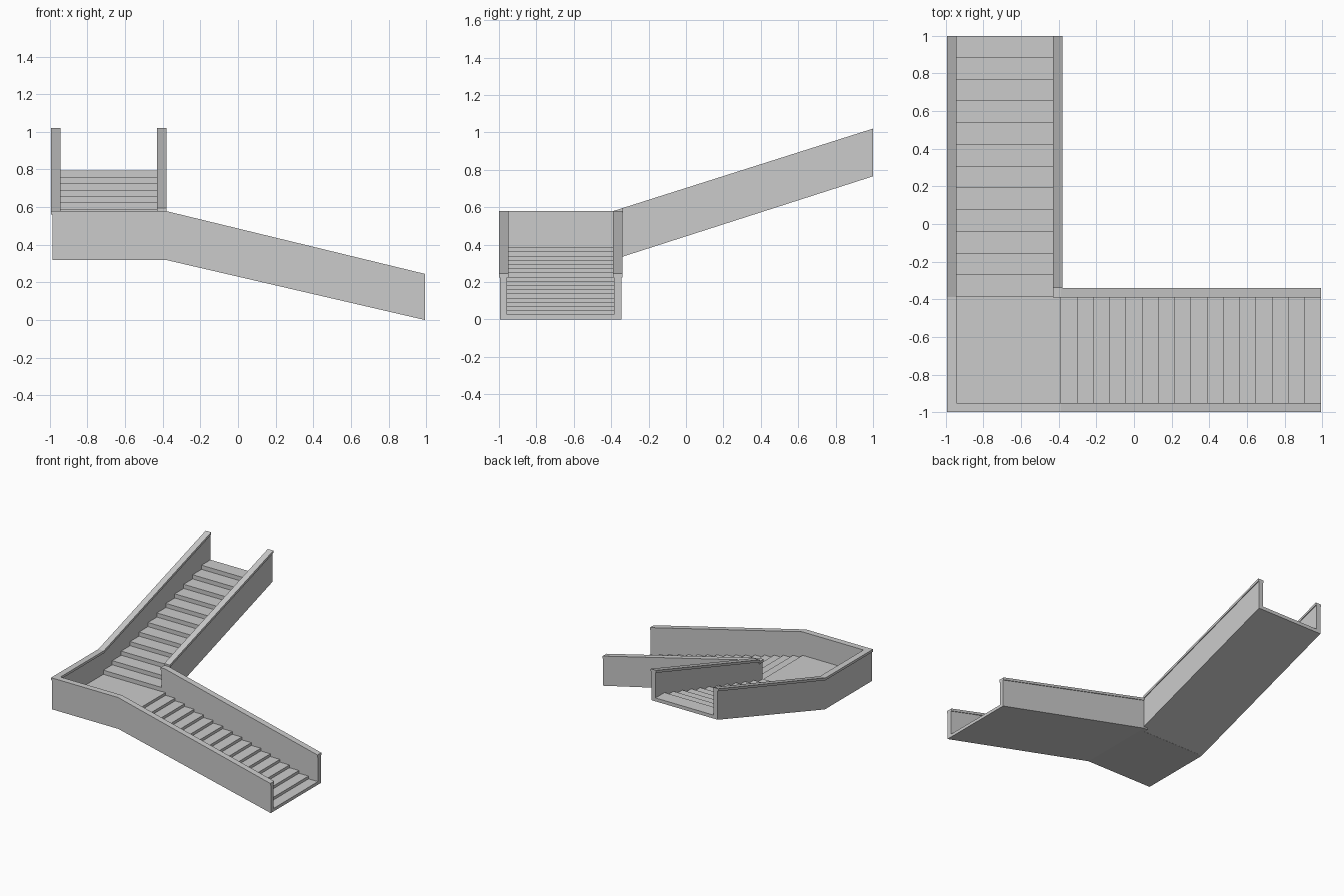
import bpy, bmesh

if "Cube" in bpy.data.objects:
    bpy.data.objects.remove(bpy.data.objects["Cube"])

X0, X1, Y0, Y1 = -0.993, 0.993, -1.0, 1.0   # overall plan extents
XI, YI = -0.38, -0.34                        # inner corner of the L
RAIL, LIP, CAP = 0.05, 0.006, 0.02           # cap width, overhang, cap height
BEND = -0.387                                # where landing turns into flights
LAND, LOW, HIGH = 0.385, 0.025, 0.793        # walking surface levels


def prism(name, profile, axis, a, b):
    """Extrude a (horizontal, z) profile along axis 'x' or 'y' from a to b."""
    bm = bmesh.new()
    put = (lambda h, z, d: (h, d, z)) if axis == 'y' else (lambda h, z, d: (d, h, z))
    face = bm.faces.new([bm.verts.new(put(h, z, a)) for h, z in profile])
    new = bmesh.ops.extrude_face_region(bm, geom=[face])['geom']
    move = put(0, 0, b - a)
    bmesh.ops.translate(bm, vec=move, verts=[v for v in new if isinstance(v, bmesh.types.BMVert)])
    bmesh.ops.recalc_face_normals(bm, faces=bm.faces)
    mesh = bpy.data.meshes.new(name)
    bm.to_mesh(mesh)
    bm.free()
    ob = bpy.data.objects.new(name, mesh)
    bpy.context.collection.objects.link(ob)
    return ob


def level(h, end, z_flat, z_end):
    """Flat on the landing, sloping to z_end at the flight's far end."""
    return z_flat + (z_end - z_flat) * max(0, (h - BEND) / (end - BEND))


def parapet(name, axis, start, cap_start, end, a, b, top_end, bottom_end):
    """Wall plus overhanging handrail cap that follow landing and slope."""
    def band(s, top, bottom):
        hs = [s] + ([BEND] if s < BEND - 0.001 else []) + [end]
        return [(h, top(h)) for h in hs] + [(h, bottom(h)) for h in reversed(hs)]
    top = lambda h: level(h, end, 0.58, top_end)
    under = lambda h: top(h) - CAP
    base = lambda h: level(h, end, 0.32, bottom_end)
    prism(name + "_wall", band(start, under, base), axis, a + LIP, b - LIP)
    prism(name + "_handrail", band(cap_start, top, under), axis, a, b)


def flight(name, axis, start, end, z_end, bottom_end, risers, run, a, b):
    """Solid stepped slab with a smooth sloping underside."""
    rise = (z_end - LAND) / risers
    pts = [(start, LAND)] if start < BEND - 0.01 else []
    for i in range(risers):
        h = BEND + i * run
        pts += [(h, LAND + i * rise), (h, LAND + (i + 1) * rise)]
    pts += [(end, z_end), (end, bottom_end), (BEND, 0.32)]
    if start < BEND - 0.01:
        pts.append((start, 0.32))
    prism(name, pts, axis, a, b)


# Stepped slabs: the lower one includes the landing
flight("lower_steps_and_landing", 'y', X0 + RAIL - LIP, X1, LOW, 0.0, 16, 0.0863,
       Y0 + RAIL - LIP, YI - RAIL + LIP)
flight("upper_steps", 'x', BEND, Y1, HIGH, 0.765, 12, 0.1155,
       X0 + RAIL - LIP, XI - RAIL + LIP)

# Outer parapets
parapet("outer_upper", 'x', Y0 + LIP, Y0, Y1, X0, X0 + RAIL, 1.02, 0.765)
parapet("outer_lower", 'y', X0 + RAIL - LIP, X0 + RAIL, X1, Y0, Y0 + RAIL, 0.245, 0.0)

# Inner parapets, meeting at the inner corner
parapet("inner_lower", 'y', XI - RAIL + LIP, XI - RAIL, X1, YI - RAIL, YI, 0.245, 0.0)
parapet("inner_upper", 'x', YI - LIP, YI, Y1, XI - RAIL, XI, 1.02, 0.765)
